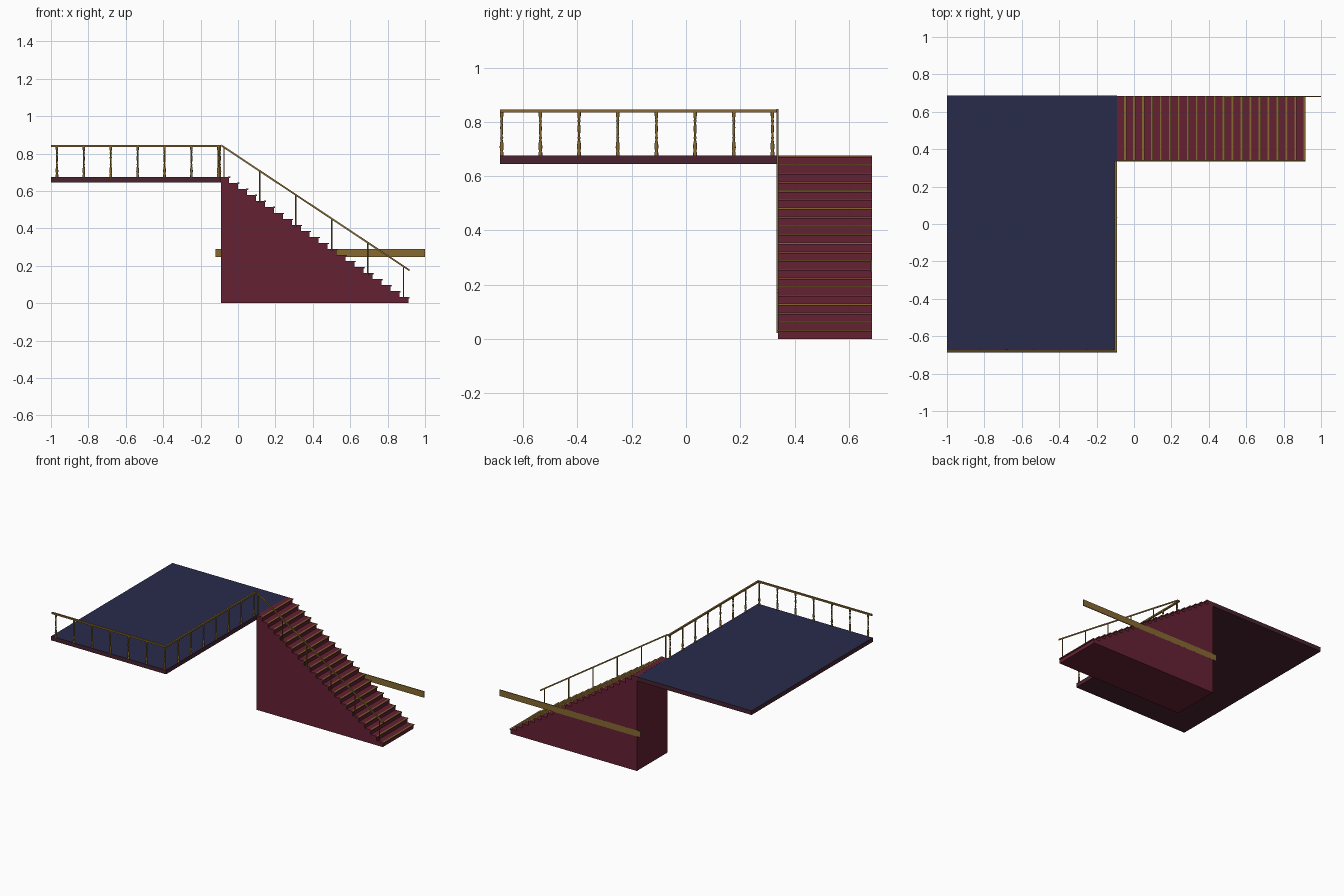
import bpy, bmesh, math
from mathutils import Vector

if "Cube" in bpy.data.objects:
    bpy.data.objects.remove(bpy.data.objects["Cube"])


def material(name, rgb):
    m = bpy.data.materials.new(name)
    m.diffuse_color = (*rgb, 1)
    m.use_nodes = True
    m.node_tree.nodes["Principled BSDF"].inputs["Base Color"].default_value = m.diffuse_color
    return m


RED = material("burgundy", (0.13, 0.015, 0.033))
DARK = material("dark_burgundy", (0.065, 0.016, 0.03))
NAVY = material("navy_carpet", (0.021, 0.024, 0.07))
GOLD = material("brass", (0.24, 0.14, 0.03))


def finish(name, bm, mat):
    me = bpy.data.meshes.new(name)
    bm.to_mesh(me)
    bm.free()
    ob = bpy.data.objects.new(name, me)
    bpy.context.collection.objects.link(ob)
    me.materials.append(mat)
    return ob


def box(name, x, y, z, mat):
    bm = bmesh.new()
    bmesh.ops.create_cube(bm, size=1)
    for v in bm.verts:
        v.co = Vector([(r[0] + r[1]) / 2 + c * (r[1] - r[0]) for c, r in zip(v.co, (x, y, z))])
    return finish(name, bm, mat)


def lathe(name, x, y, profile, mat, sides=12):
    bm = bmesh.new()
    rings = [[bm.verts.new((x + r * math.cos(2 * math.pi * i / sides),
                            y + r * math.sin(2 * math.pi * i / sides), z))
              for i in range(sides)] for r, z in profile]
    for a, b in zip(rings, rings[1:]):
        for i in range(sides):
            j = (i + 1) % sides
            bm.faces.new((a[i], a[j], b[j], b[i]))
    bm.faces.new(rings[0][::-1])
    bm.faces.new(rings[-1])
    for f in bm.faces:
        f.smooth = len(f.verts) == 4
    return finish(name, bm, mat)


# landing with carpet on its top face
TOP = 0.675
landing = box("landing", (-1, -0.09), (-0.686, 0.686), (0.645, TOP), DARK)
landing.data.materials.append(NAVY)
for p in landing.data.polygons:
    if p.normal.z > 0.9:
        p.material_index = 1

# steps with brass nosings
N, X0, X1 = 21, -0.09, 0.917
run, rise = (X1 - X0) / N, TOP / N
Y0, Y1 = 0.338, 0.685
for k in range(N):
    top = TOP - k * rise
    front = X0 + (k + 1) * run
    box(f"step_{k}", (front - run - (0.006 if k else 0), front - 0.006), (Y0, Y1), (0, top), RED)
    box(f"tread_{k}", (front - run, front), (Y0, Y1), (top - 0.006, top + 0.0004), RED)
    box(f"nosing_{k}", (front - 0.011, front + 0.001), (Y0 - 0.0005, Y1), (top - 0.003, top + 0.0015), GOLD)

# landing handrails
RX, RY = -0.097, -0.679
box("front_handrail", (-1, RX + 0.006), (RY - 0.006, RY + 0.006), (0.834, 0.845), GOLD)
box("side_handrail", (RX - 0.006, RX + 0.006), (RY - 0.006, 0.338), (0.834, 0.845), GOLD)

# turned balusters
shape = [(0.007, 0), (0.007, 0.012), (0.005, 0.016), (0.0075, 0.03), (0.0065, 0.045),
         (0.0035, 0.06), (0.006, 0.066), (0.0035, 0.072), (0.005, 0.09), (0.0055, 0.105),
         (0.0035, 0.122), (0.006, 0.128), (0.004, 0.134), (0.0065, 0.148), (0.0065, 0.16)]
profile = [(r, TOP + z) for r, z in shape]
for i in range(7):
    lathe(f"front_baluster_{i}", -0.968 + i * 0.1438, RY, profile, GOLD)
for i in range(1, 8):
    lathe(f"side_baluster_{i}", RX, RY + i * 0.1425, profile, GOLD)

# sloping stair rail on thin posts
SY = 0.337
a, b = (-0.087, 0.842), (0.917, 0.176)
slope = (b[1] - a[1]) / (b[0] - a[0])
rail = box("stair_handrail", (a[0], b[0]), (SY - 0.004, SY + 0.004), (-0.0055, 0.0055), GOLD)
for v in rail.data.vertices:
    v.co.z += a[1] + slope * (v.co.x - a[0])
for i in range(6):
    x = -0.075 + i * 0.192
    k = min(N - 1, int((x - X0) / run))
    lathe(f"stair_post_{i}", x, SY, [(0.0038, TOP - k * rise - 0.01),
                                     (0.0038, a[1] + slope * (x - a[0]))], GOLD, 8)

# flat board along the back of the stairs
box("back_board", (-0.12, 1.0), (0.679, 0.6852), (0.247, 0.291), GOLD)
